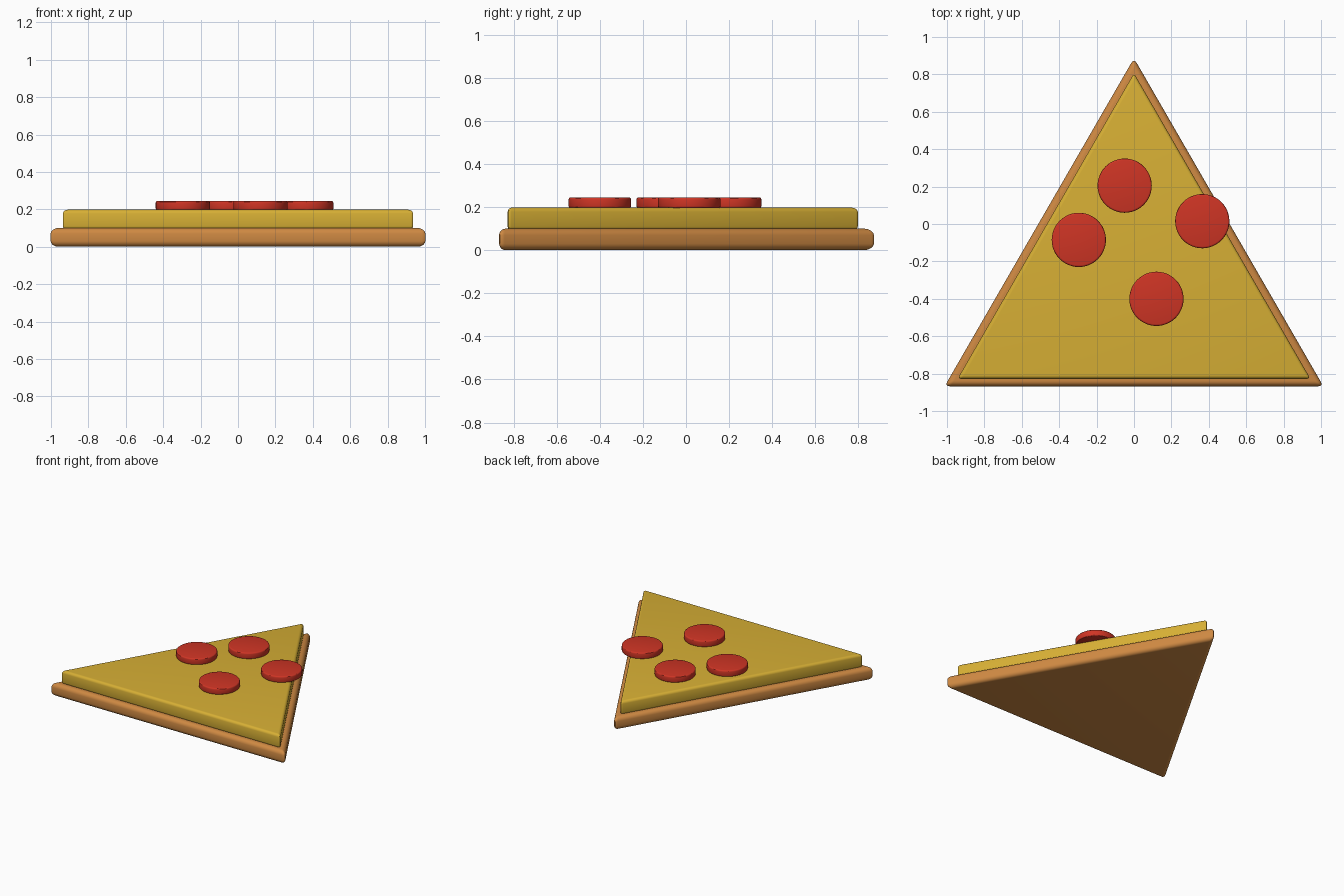
import bpy
import bmesh
from math import pi, sin, cos, sqrt, radians

cube = bpy.data.objects.get("Cube")
if cube:
    bpy.data.objects.remove(cube, do_unlink=True)


def make_material(name, color):
    mat = bpy.data.materials.new(name)
    mat.use_nodes = True
    mat.diffuse_color = (*color, 1)
    mat.node_tree.nodes["Principled BSDF"].inputs["Base Color"].default_value = (*color, 1)
    return mat


def slab(name, outline, bottom, top, bevel, segments, mat):
    """Extrude an outline upward, round every sharp edge and shade it smooth."""
    bm = bmesh.new()
    face = bm.faces.new([bm.verts.new((x, y, bottom)) for x, y in outline])
    lid = bmesh.ops.extrude_face_region(bm, geom=[face])["geom"]
    bmesh.ops.translate(bm, vec=(0, 0, top - bottom),
                        verts=[v for v in lid if isinstance(v, bmesh.types.BMVert)])
    bmesh.ops.recalc_face_normals(bm, faces=bm.faces)
    sharp = [e for e in bm.edges if e.calc_face_angle(0) > radians(30)]
    bmesh.ops.bevel(bm, geom=sharp, offset=bevel, segments=segments,
                    profile=0.5, affect='EDGES', clamp_overlap=True)
    mesh = bpy.data.meshes.new(name)
    bm.to_mesh(mesh)
    bm.free()
    mesh.materials.append(mat)
    obj = bpy.data.objects.new(name, mesh)
    bpy.context.collection.objects.link(obj)
    bpy.ops.object.select_all(action='DESELECT')
    obj.select_set(True)
    bpy.context.view_layer.objects.active = obj
    bpy.ops.object.shade_smooth_by_angle(angle=radians(30))
    return obj


def polygon(sides, radius, cx, cy):
    return [(cx + radius * cos(pi / 2 + 2 * pi * i / sides),
             cy + radius * sin(pi / 2 + 2 * pi * i / sides)) for i in range(sides)]


crust_mat = make_material("baked crust", (0.62, 0.25, 0.055))
cheese_mat = make_material("golden cheese", (0.68, 0.43, 0.035))
red_mat = make_material("pepperoni red", (0.62, 0.035, 0.018))

# Concentric triangular layers
CENTRE_Y = -0.283
slab("crust", polygon(3, 1.0127 * 2 / sqrt(3), 0, CENTRE_Y), 0, 0.10, 0.03, 5, crust_mat)
slab("cheese", polygon(3, 0.9435 * 2 / sqrt(3), 0, CENTRE_Y), 0.09, 0.198, 0.02, 4, cheese_mat)

# Round toppings
for i, (x, y) in enumerate([(-0.05, 0.205), (-0.295, -0.085), (0.365, 0.015), (0.12, -0.4)], 1):
    slab(f"pepperoni_{i}", polygon(48, 0.145, x, y), 0.195, 0.245, 0.01, 3, red_mat)
